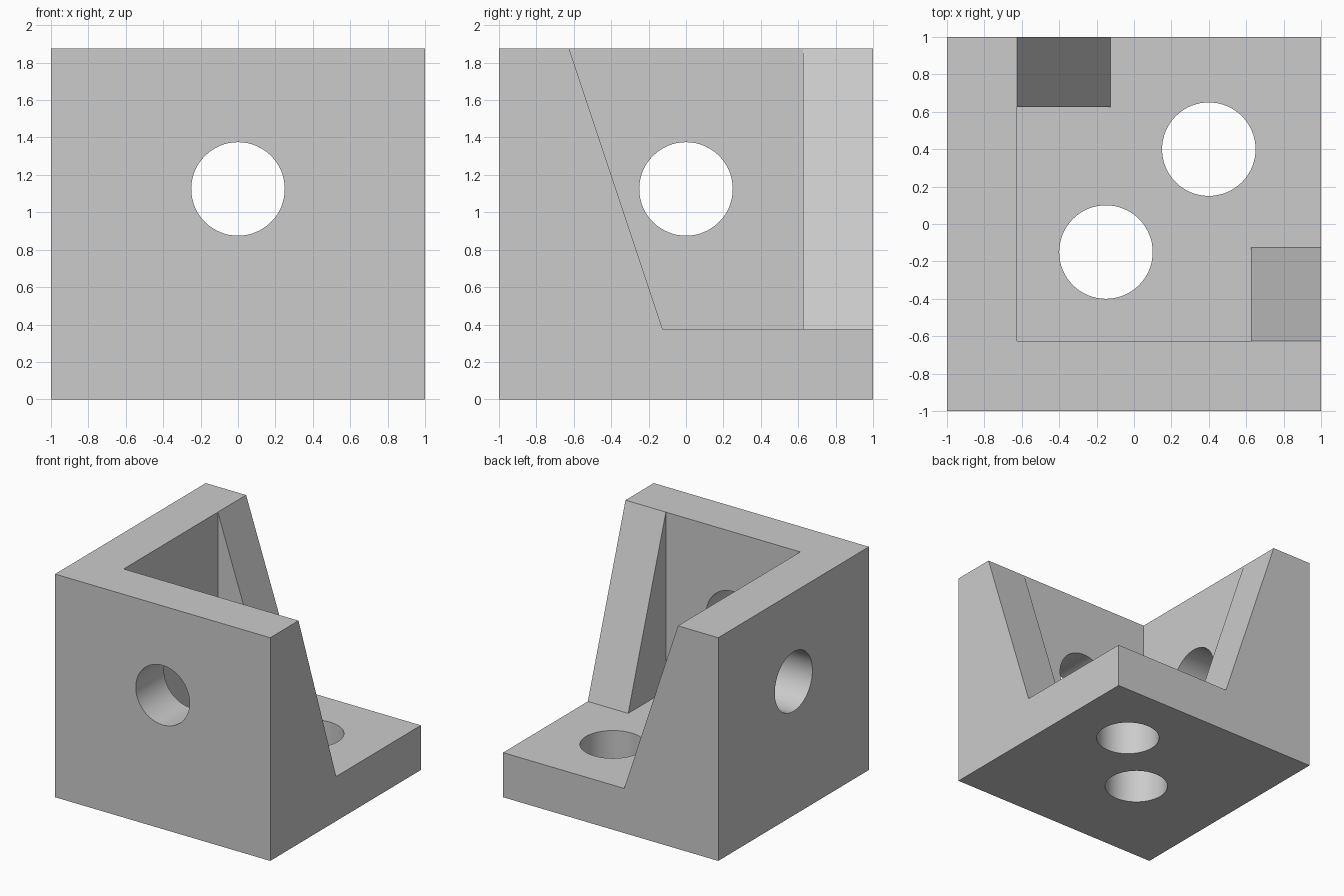
import bpy, bmesh, math
from mathutils import Vector, Matrix

default = bpy.data.objects.get("Cube")
if default:
    bpy.data.objects.remove(default, do_unlink=True)

HALF, HEIGHT = 1.0, 1.875
INNER, FLOOR = 0.625, 0.375      # inner wall faces and top of the base
RIB_FOOT = -0.125                # where the sloped ribs meet the base
OUT = 1.5                        # cutter overshoot
HOLE_R, HOLE_Z = 0.25, 1.125

grey = bpy.data.materials.new("plain grey")
grey.use_nodes = True
COLOUR = (0.6, 0.6, 0.6, 1)
grey.diffuse_color = COLOUR
grey.node_tree.nodes["Principled BSDF"].inputs["Base Color"].default_value = COLOUR


def prism(name, points, direction):
    """Extrude a flat outline along a direction into a closed solid."""
    bm = bmesh.new()
    face = bm.faces.new([bm.verts.new(p) for p in points])
    result = bmesh.ops.extrude_face_region(bm, geom=[face], use_keep_orig=True)
    moved = [g for g in result["geom"] if isinstance(g, bmesh.types.BMVert)]
    bmesh.ops.translate(bm, verts=moved, vec=direction)
    bmesh.ops.recalc_face_normals(bm, faces=bm.faces)
    return finish(name, bm)


def cylinder(name, centre, axis):
    bm = bmesh.new()
    turn = Vector((0, 0, 1)).rotation_difference(Vector(axis)).to_matrix().to_4x4()
    bmesh.ops.create_cone(bm, cap_ends=True, segments=64, radius1=HOLE_R,
                          radius2=HOLE_R, depth=1,
                          matrix=Matrix.Translation(centre) @ turn)
    return finish(name, bm)


def finish(name, bm):
    mesh = bpy.data.meshes.new(name)
    bm.to_mesh(mesh)
    bm.free()
    mesh.materials.append(grey)
    obj = bpy.data.objects.new(name, mesh)
    bpy.context.collection.objects.link(obj)
    return obj


def rectangle(low, high, z):
    return [(low, low, z), (high, low, z), (high, high, z), (low, high, z)]


# Solid block, later hollowed into a corner bracket
bracket = prism("corner_bracket", rectangle(-HALF, HALF, 0), (0, 0, HEIGHT))

# Pocket between the walls and the ribs
cutters = [prism("pocket_cutter", rectangle(-INNER, INNER, FLOOR), (0, 0, 2))]

# Sloped clearance that leaves a triangular rib on the end of each wall
top = HEIGHT + 0.375
slope_top = -INNER - 0.125       # slope line carried past the block top
outline = [(RIB_FOOT, FLOOR), (OUT, FLOOR), (OUT, top), (slope_top, top)]
cutters.append(prism("front_rib_cutter", [(INNER, a, z) for a, z in outline], (1, 0, 0)))
cutters.append(prism("side_rib_cutter", [(a, INNER, z) for a, z in outline], (0, 1, 0)))

# Bolt holes: one through each wall, two through the base
cutters.append(cylinder("front_hole_cutter", (0, -HALF, HOLE_Z), (0, 1, 0)))
cutters.append(cylinder("side_hole_cutter", (-HALF, 0, HOLE_Z), (1, 0, 0)))
for spot in (-0.15, 0.4):
    cutters.append(cylinder("base_hole_cutter", (spot, spot, 0), (0, 0, 1)))

bpy.ops.object.select_all(action='DESELECT')
bpy.context.view_layer.objects.active = bracket
bracket.select_set(True)
for cutter in cutters:
    mod = bracket.modifiers.new("cut", 'BOOLEAN')
    mod.operation, mod.solver, mod.object = 'DIFFERENCE', 'EXACT', cutter
    bpy.ops.object.modifier_apply(modifier=mod.name)
    bpy.data.objects.remove(cutter, do_unlink=True)

# Merge leftover flat splits, then smooth only the hole walls
bm = bmesh.new()
bm.from_mesh(bracket.data)
bmesh.ops.remove_doubles(bm, verts=bm.verts, dist=0.0001)
bmesh.ops.dissolve_limit(bm, angle_limit=math.radians(1), verts=bm.verts, edges=bm.edges)
bm.to_mesh(bracket.data)
bm.free()
bpy.ops.object.shade_smooth_by_angle(angle=math.radians(30))
